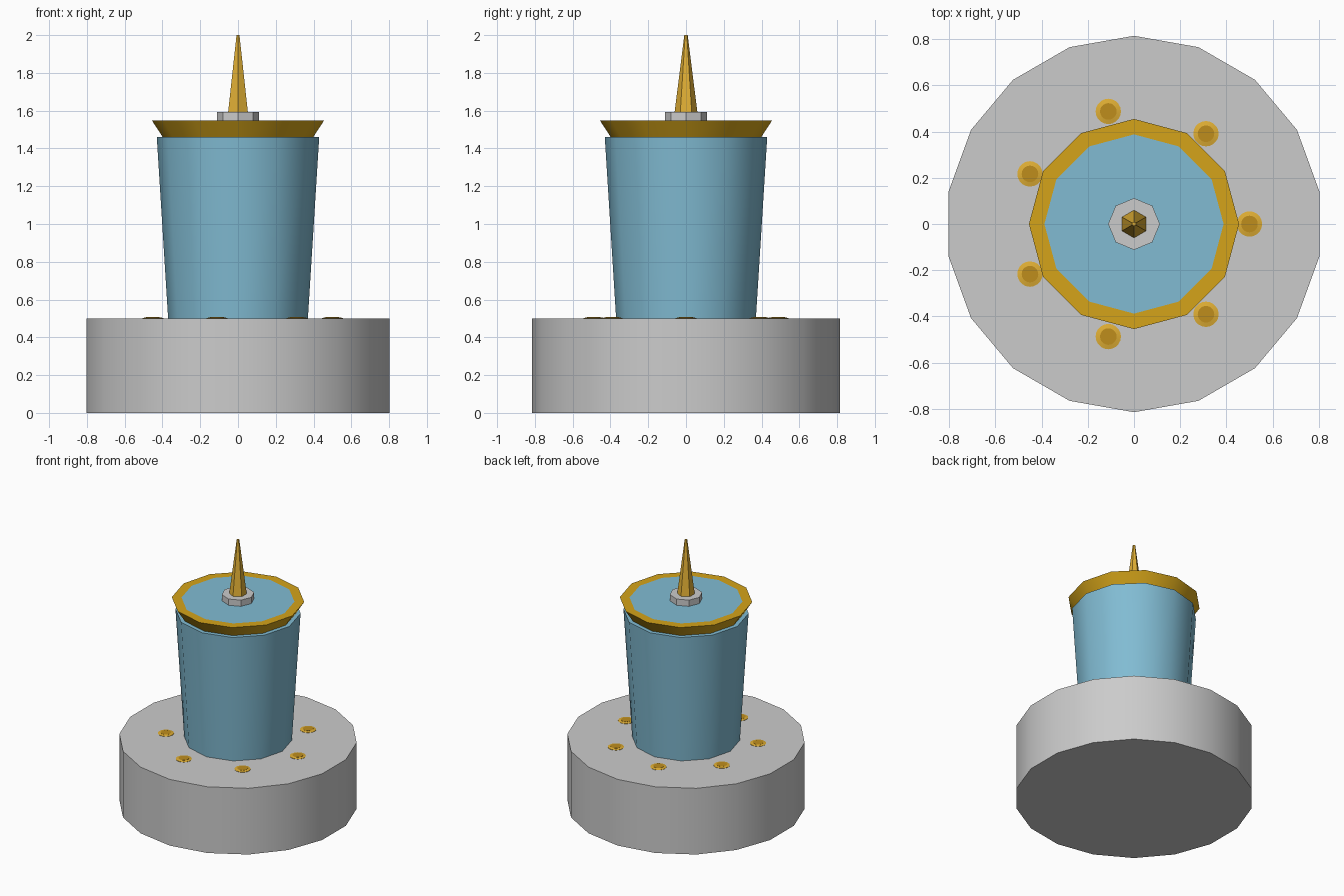
import bpy, bmesh
from math import sin, cos, pi, radians

if "Cube" in bpy.data.objects:
    bpy.data.objects.remove(bpy.data.objects["Cube"])


def material(name, rgb):
    m = bpy.data.materials.new(name)
    m.diffuse_color = (*rgb, 1)
    m.use_nodes = True
    m.node_tree.nodes["Principled BSDF"].inputs["Base Color"].default_value = m.diffuse_color
    return m


blue = material("sky_blue", (0.22, 0.50, 0.65))
gold = material("gold", (0.66, 0.37, 0.01))
bright_gold = material("bright_gold", (0.75, 0.43, 0.035))
dark_gold = material("dark_gold", (0.52, 0.27, 0.012))


def lathe(name, profile, sides, mat=None, centre=(0, 0), cap_bottom=True, cap_top=True):
    """Revolve (radius, z) points into a polygonal solid with a corner on +y."""
    bm = bmesh.new()
    rings = [[bm.verts.new((centre[0] + r * cos(pi / 2 + 2 * pi * i / sides),
                            centre[1] + r * sin(pi / 2 + 2 * pi * i / sides), z))
              for i in range(sides)] for r, z in profile]
    for a, b in zip(rings, rings[1:]):
        for i in range(sides):
            j = (i + 1) % sides
            bm.faces.new((a[i], a[j], b[j], b[i]))
    if cap_bottom:
        bm.faces.new(rings[0][::-1])
    if cap_top:
        bm.faces.new(rings[-1])
    me = bpy.data.meshes.new(name)
    bm.to_mesh(me)
    bm.free()
    ob = bpy.data.objects.new(name, me)
    bpy.context.collection.objects.link(ob)
    if mat:
        me.materials.append(mat)
    bpy.ops.object.select_all(action='DESELECT')
    ob.select_set(True)
    bpy.context.view_layer.objects.active = ob
    bpy.ops.object.shade_smooth_by_angle(angle=radians(35))
    return ob


# Broad pedestal and tapered drum
lathe("base", [(0.815, 0), (0.815, 0.5)], 18)
lathe("drum", [(0.37, 0.5), (0.43, 1.46)], 12, blue)

# Flared rim with its flush lid
lathe("rim", [(0.395, 1.455), (0.455, 1.547), (0.388, 1.547)], 12, gold, cap_top=False)
lathe("lid", [(0.388, 1.535), (0.388, 1.547)], 12, blue, cap_bottom=False)

# Collar and spike
lathe("collar", [(0.112, 1.547), (0.112, 1.594)], 8)
lathe("spike", [(0.06, 1.594), (0.009, 2.0)], 6, bright_gold)

# Ring of studs on the pedestal
for k in range(7):
    a = 2 * pi * k / 7
    c = (0.5 * cos(a), 0.5 * sin(a))
    lathe(f"stud_{k + 1}", [(0.055, 0.498), (0.055, 0.502), (0.036, 0.506)], 20,
          bright_gold, c, cap_top=False)
    lathe(f"stud_cap_{k + 1}", [(0.036, 0.504), (0.036, 0.507)], 20, dark_gold, c)
